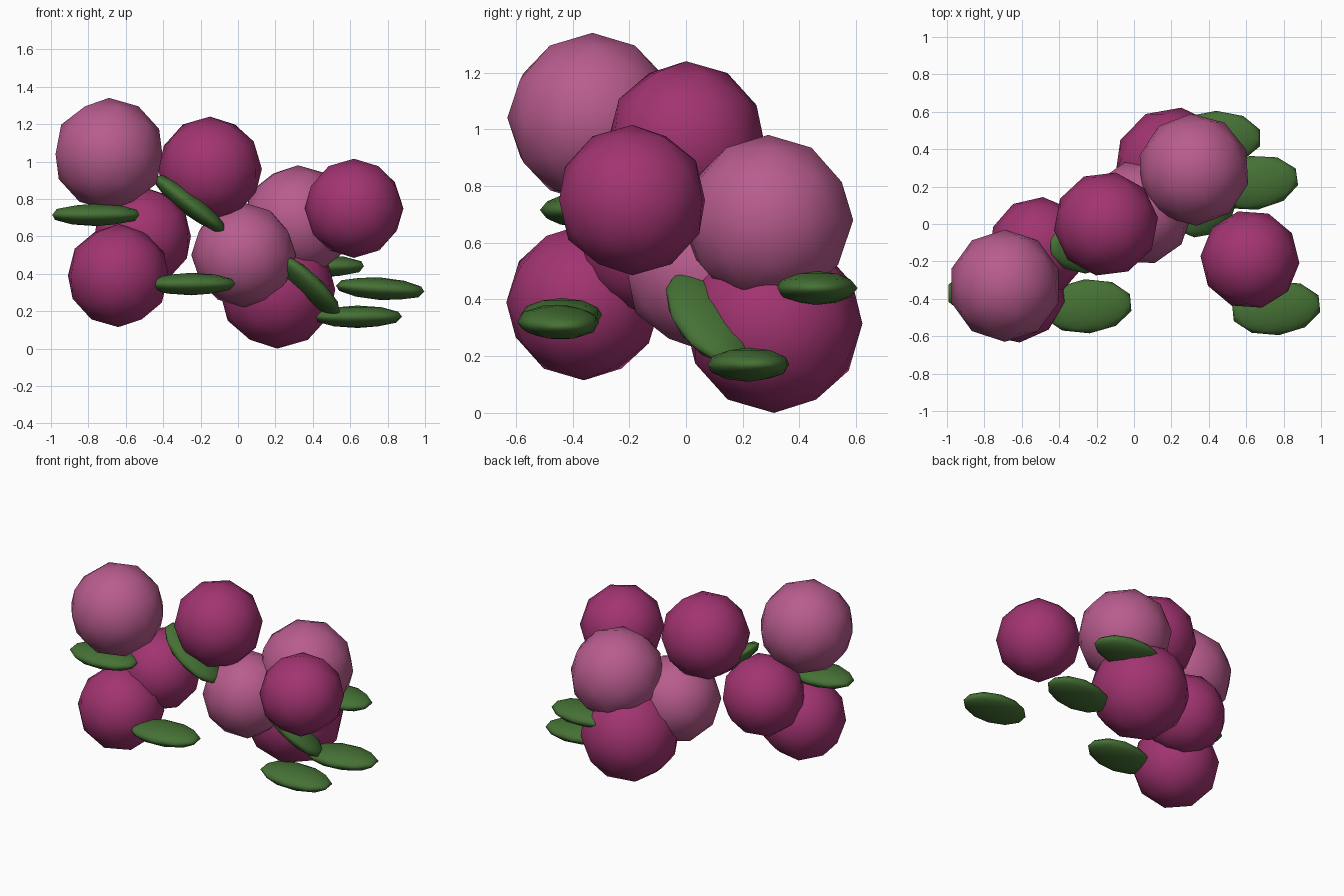
import bpy
from math import radians

if "Cube" in bpy.data.objects:
    bpy.data.objects.remove(bpy.data.objects["Cube"])


def material(name, rgb):
    m = bpy.data.materials.new(name)
    m.diffuse_color = (*rgb, 1)
    m.use_nodes = True
    m.node_tree.nodes["Principled BSDF"].inputs["Base Color"].default_value = m.diffuse_color
    return m


LIGHT = material("light_pink", (0.48, 0.107, 0.27))
DARK = material("dark_magenta", (0.36, 0.034, 0.165))
GREEN = material("leaf_green", (0.06, 0.165, 0.035))


def blob(name, loc, scale, rot, mat):
    bpy.ops.mesh.primitive_ico_sphere_add(
        subdivisions=2, radius=1, location=loc,
        rotation=[radians(a) for a in rot])
    ob = bpy.context.object
    ob.name = name
    ob.scale = scale
    ob.data.materials.append(mat)
    bpy.ops.object.shade_smooth()
    return ob


# Round blossoms: centre, radius, colour
blossoms = [
    ((-0.69, -0.33, 1.04), 0.30, LIGHT),
    ((-0.15, 0.00, 0.96), 0.28, DARK),
    ((0.62, -0.19, 0.75), 0.265, DARK),
    ((0.32, 0.29, 0.68), 0.30, LIGHT),
    ((0.21, 0.31, 0.315), 0.315, DARK),
    ((0.03, 0.06, 0.50), 0.28, LIGHT),
    ((-0.64, -0.36, 0.39), 0.275, DARK),
    ((-0.51, -0.12, 0.60), 0.265, DARK),
]
for i, (loc, r, mat) in enumerate(blossoms):
    blob(f"blossom_{i + 1}", loc, (r, r, r), (0, 0, 25 * i), mat)

# Flat leaves: centre, rotation in degrees
leaves = [
    ((-0.76, -0.37, 0.715), (0, 0, 0)),
    ((-0.25, -0.44, 0.345), (0, 0, 5)),
    ((-0.26, -0.12, 0.775), (0, 38, 0)),
    ((0.37, 0.08, 0.34), (0, 42, 25)),
    ((0.64, 0.22, 0.17), (0, 0, 8)),
    ((0.44, 0.46, 0.44), (0, 0, 0)),
    ((0.76, -0.45, 0.32), (0, 4, 6)),
]
for i, (loc, rot) in enumerate(leaves):
    blob(f"leaf_{i + 1}", loc, (0.245, 0.145, 0.06), rot, GREEN)
